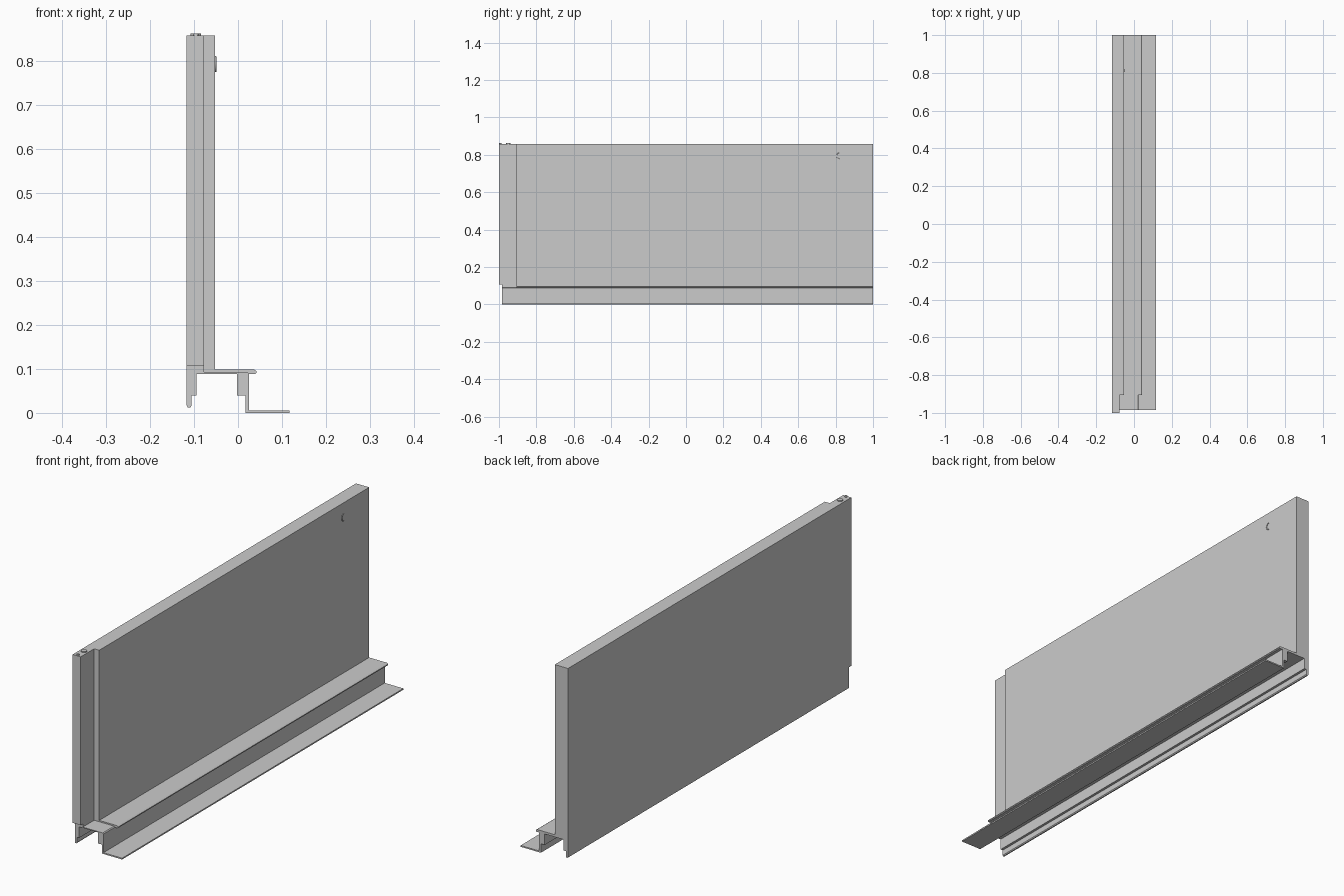
import bpy, bmesh, math

if "Cube" in bpy.data.objects:
    bpy.data.objects.remove(bpy.data.objects["Cube"])


def prism(name, pts, a, b, axis='y'):
    """Extrude a closed outline: (x, z) along y, or (x, y) along z."""
    bm = bmesh.new()
    place = (lambda p, t: (p[0], t, p[1])) if axis == 'y' else (lambda p, t: (p[0], p[1], t))
    face = bm.faces.new([bm.verts.new(place(p, a)) for p in pts])
    ext = bmesh.ops.extrude_face_region(bm, geom=[face])
    d = (0, b - a, 0) if axis == 'y' else (0, 0, b - a)
    bmesh.ops.translate(bm, vec=d, verts=[v for v in ext['geom'] if isinstance(v, bmesh.types.BMVert)])
    bmesh.ops.recalc_face_normals(bm, faces=bm.faces)
    mesh = bpy.data.meshes.new(name)
    bm.to_mesh(mesh)
    bm.free()
    obj = bpy.data.objects.new(name, mesh)
    bpy.context.collection.objects.link(obj)
    return obj


L, STEP, FRONT, TONGUE, R = -0.117, -0.905, -0.985, -0.077, -0.052

# Tall panel with a stepped tongue at the front end
prism("panel", [(L, -1), (TONGUE, -1), (TONGUE, STEP), (R, STEP), (R, 1), (L, 1)],
      0.107, 0.859, 'z')

# Extruded bottom rail: left leg, channel roof, right wall and floor flange
prism("bottom_rail", [
    (L, 0.107), (L, 0.017), (-0.114, 0.012), (-0.109, 0.012), (-0.106, 0.016), (-0.106, 0.04),
    (-0.095, 0.04), (-0.095, 0.089), (-0.002, 0.089), (-0.002, 0.04), (0.017, 0.04),
    (0.017, 0), (0.117, 0), (0.117, 0.006), (0.025, 0.006), (0.025, 0.089),
    (0.021, 0.093), (TONGUE, 0.093), (TONGUE, 0.107)], FRONT, 1)

# Ledge with rounded lip, set back from the front end
prism("ledge", [
    (TONGUE, 0.093), (0.0205, 0.093), (0.0245, 0.089), (0.039, 0.088), (0.042, 0.091),
    (0.042, 0.095), (0.036, 0.099), (R, 0.099), (R, 0.107), (TONGUE, 0.107)], STEP, 1)

# Small pins on top of the tongue
for i, (y, r) in enumerate(((-0.95, 0.012), (-0.993, 0.006))):
    circle = [(-0.096 + r * math.cos(k * math.pi / 6), y + r * math.sin(k * math.pi / 6))
              for k in range(12)]
    prism(f"top_pin_{i + 1}", circle, 0.855, 0.864, 'z')

# Small curved pull on the panel face
curve = bpy.data.curves.new("curved_pull", 'CURVE')
curve.dimensions = '3D'
curve.bevel_depth = 0.002
curve.bevel_resolution = 1
arc = curve.splines.new('POLY')
arc.points.add(8)
for k, p in enumerate(arc.points):
    t = math.radians(100 + 160 * k / 8)
    p.co = (-0.051, 0.822 + 0.016 * math.cos(t), 0.794 + 0.017 * math.sin(t), 1)
bpy.context.collection.objects.link(bpy.data.objects.new("curved_pull", curve))
